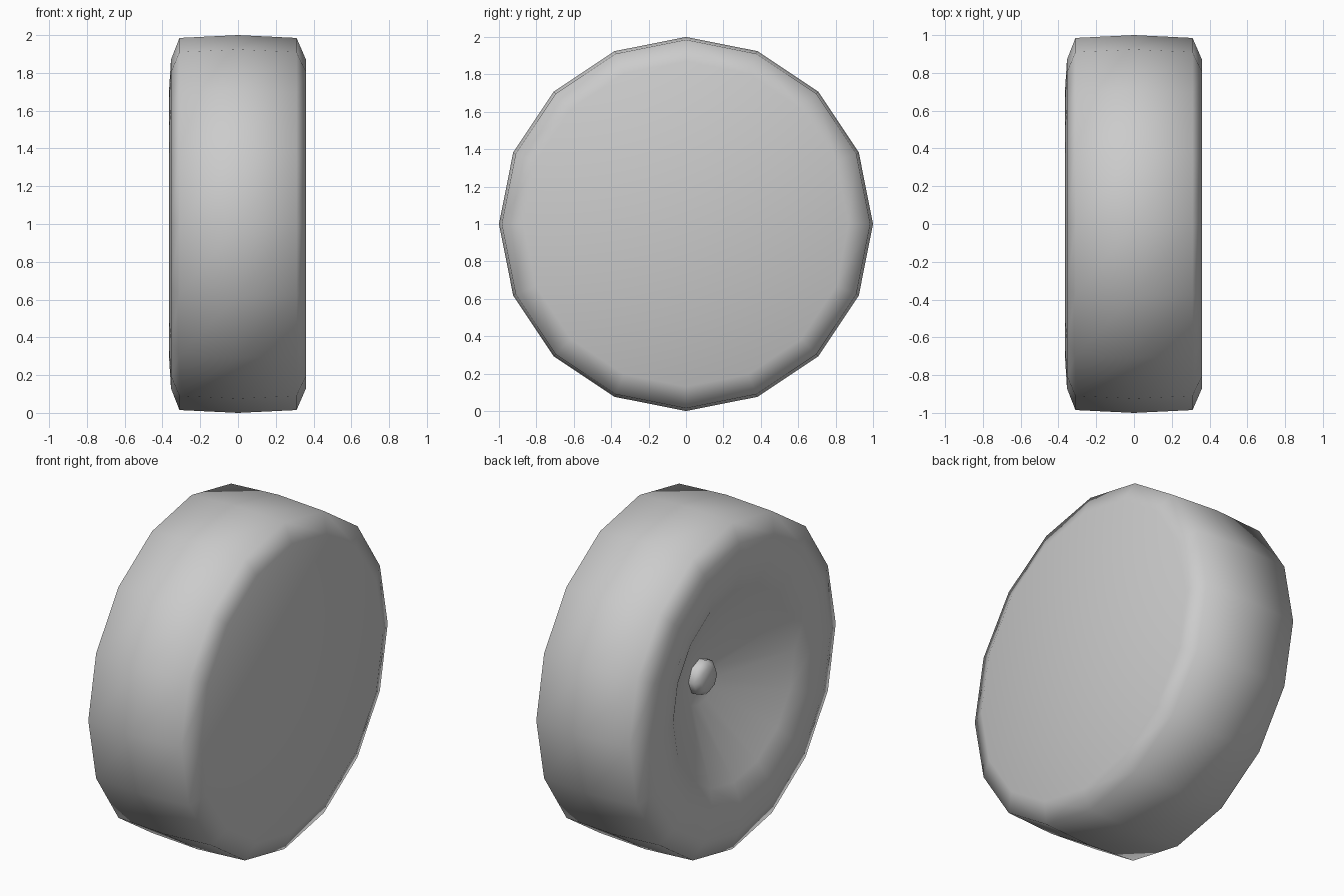
import bpy, bmesh, math

if "Cube" in bpy.data.objects:
    bpy.data.objects.remove(bpy.data.objects["Cube"])

SIDES = 16
CENTRE_Z = 1.0


def lathe(name, profile, sides, angle):
    """Spin (x, radius) points round the axle; close both ends with flat caps."""
    bm = bmesh.new()
    rings = []
    for x, r in profile:
        ring = []
        for i in range(sides):
            a = 2 * math.pi * i / sides
            ring.append(bm.verts.new((x, r * math.cos(a), CENTRE_Z + r * math.sin(a))))
        rings.append(ring)
    for p, q in zip(rings, rings[1:]):
        for i in range(sides):
            j = (i + 1) % sides
            bm.faces.new((p[i], p[j], q[j], q[i]))
    bm.faces.new(rings[0])
    bm.faces.new(rings[-1])
    bmesh.ops.recalc_face_normals(bm, faces=bm.faces[:])
    mesh = bpy.data.meshes.new(name)
    bm.to_mesh(mesh)
    bm.free()
    obj = bpy.data.objects.new(name, mesh)
    bpy.context.collection.objects.link(obj)
    bpy.ops.object.select_all(action='DESELECT')
    obj.select_set(True)
    bpy.context.view_layer.objects.active = obj
    bpy.ops.object.shade_smooth_by_angle(angle=math.radians(angle))
    return obj


# Tyre with flat inner side (+x) and dished wheel face (-x)
lathe("tyre_and_dish", [
    (0.36, 0.87), (0.31, 0.985), (0.0, 1.0), (-0.31, 0.985), (-0.355, 0.87),
    (-0.365, 0.71), (-0.32, 0.58), (-0.09, 0.17),
], SIDES, 75)

# Small hub cap in the middle of the dish
lathe("hub_cap", [(-0.07, 0.105), (-0.125, 0.105), (-0.155, 0.075)], 8, 60)
